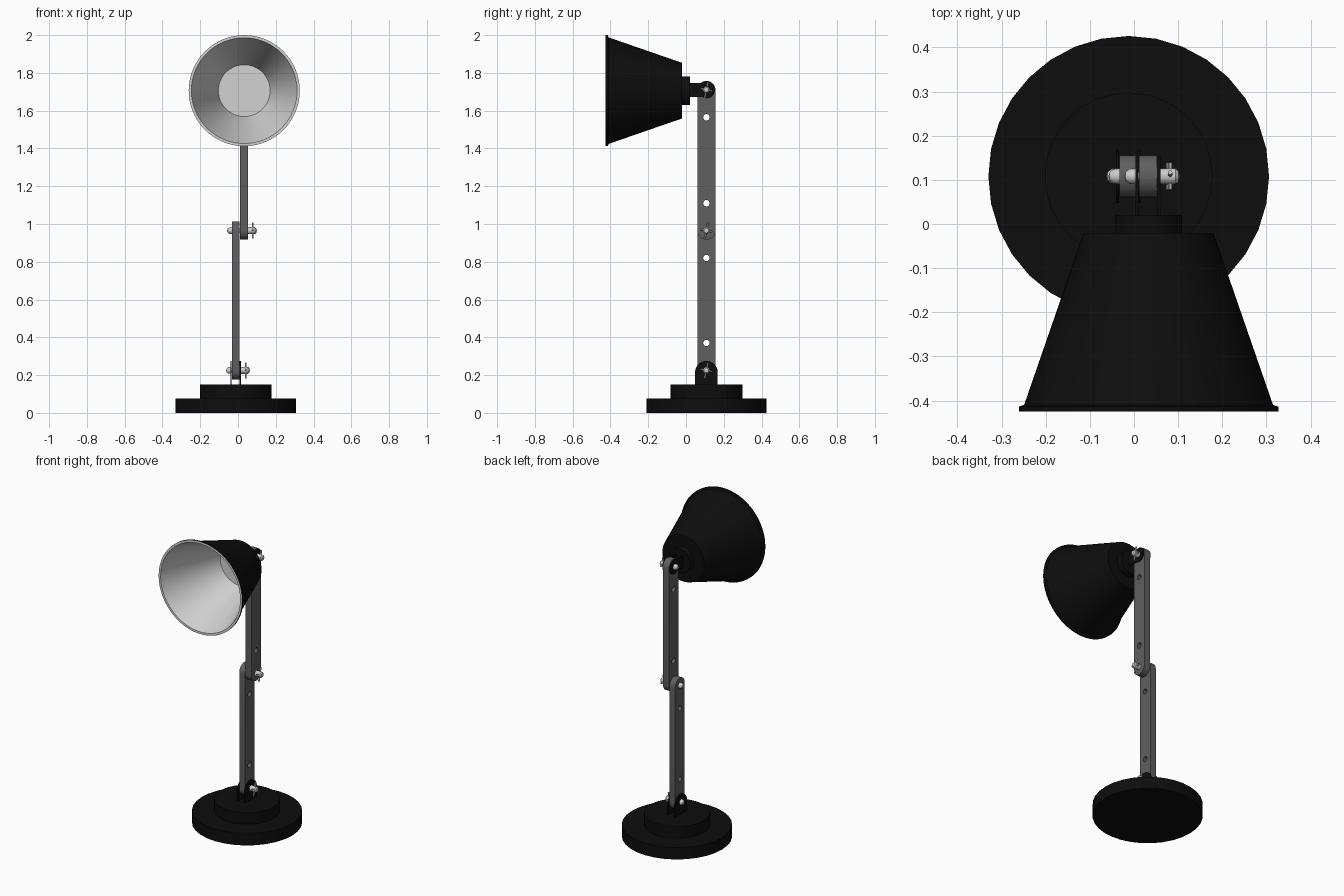
import bpy, bmesh, math
from mathutils import Vector

if "Cube" in bpy.data.objects:
    bpy.data.objects.remove(bpy.data.objects["Cube"])


def material(name, v):
    m = bpy.data.materials.new(name)
    m.diffuse_color = (v, v, v, 1)
    m.use_nodes = True
    m.node_tree.nodes["Principled BSDF"].inputs["Base Color"].default_value = m.diffuse_color
    return m


BLACK = material("matte black", 0.004)
GREY = material("arm grey", 0.115)
STEEL = material("bright steel", 0.6)
WHITE = material("reflector white", 0.65)

CY = 0.108                      # y of the post
LOW, ELBOW, TOP = 0.225, 0.965, 1.71   # joint heights


def finish(bm, name, mats, smooth=True):
    bmesh.ops.remove_doubles(bm, verts=bm.verts, dist=1e-5)
    bmesh.ops.recalc_face_normals(bm, faces=bm.faces)
    me = bpy.data.meshes.new(name)
    bm.to_mesh(me)
    bm.free()
    for m in mats:
        me.materials.append(m)
    ob = bpy.data.objects.new(name, me)
    bpy.context.collection.objects.link(ob)
    if smooth:
        bpy.ops.object.select_all(action='DESELECT')
        ob.select_set(True)
        bpy.context.view_layer.objects.active = ob
        bpy.ops.object.shade_smooth_by_angle(angle=math.radians(35))
    return ob


def lathe(name, profile, axis, centre, mats, n=32, second_from=999, smooth=True):
    """Spin (radius, distance) points about an axis; later segments may use the second material."""
    bm = bmesh.new()
    rings = []
    for r, t in profile:
        ring = []
        for i in range(n):
            a = 2 * math.pi * i / n
            p, q = r * math.cos(a), r * math.sin(a)
            co = {'x': (t, p, q), 'y': (p, t, q), 'z': (p, q, t)}[axis]
            ring.append(bm.verts.new(Vector(co) + Vector(centre)))
        rings.append(ring)
    for k in range(len(rings) - 1):
        for i in range(n):
            j = (i + 1) % n
            f = bm.faces.new((rings[k][i], rings[k][j], rings[k + 1][j], rings[k + 1][i]))
            f.material_index = int(k >= second_from)
    return finish(bm, name, mats, smooth)


def arc(cy, cz, r, a0, a1, n):
    return [(cy + r * math.cos(math.radians(a0 + (a1 - a0) * i / n)),
             cz + r * math.sin(math.radians(a0 + (a1 - a0) * i / n))) for i in range(n + 1)]


def plate(name, outline, x0, x1, mat, holes=()):
    """Flat plate in the y-z plane with round holes, between x0 and x1."""
    cu = bpy.data.curves.new(name, 'CURVE')
    cu.dimensions = '2D'
    cu.fill_mode = 'BOTH'
    cu.extrude = (x1 - x0) / 2
    for pts in [outline] + [arc(CY, z, 0.017, 0, 360, 16)[:-1] for z in holes]:
        s = cu.splines.new('POLY')
        s.points.add(len(pts) - 1)
        for p, (y, z) in zip(s.points, pts):
            p.co = (y, z, 0, 1)
        s.use_cyclic_u = True
    tmp = bpy.data.objects.new("tmp", cu)
    bpy.context.collection.objects.link(tmp)
    bpy.context.view_layer.update()
    me = tmp.to_mesh()
    bm = bmesh.new()
    bm.from_mesh(me)
    tmp.to_mesh_clear()
    bpy.data.objects.remove(tmp)
    for v in bm.verts:
        y, z, x = v.co
        v.co = (x + (x0 + x1) / 2, y, z)
    for f in bm.faces:
        f.material_index = 0
    return finish(bm, name, [mat])


def arm(name, z0, z1, x0, x1):
    out = arc(CY, z1, 0.048, 0, 180, 14) + arc(CY, z0, 0.048, 180, 360, 14)
    plate(name, out, x0, x1, GREY, (z0 + 0.145, z1 - 0.145))


def joint(name, z, x_head, x_nut):
    """Bolt with domed head, domed nut and crossed tommy bars."""
    lathe(name + "_bolt", [(0, x_head - 0.025), (0.010, x_head - 0.022), (0.017, x_head - 0.013),
                           (0.018, x_head), (0.010, x_head), (0.010, x_nut), (0, x_nut)],
          'x', (0, CY, z), [STEEL], 16)
    lathe(name + "_nut", [(0, x_nut), (0.018, x_nut), (0.018, x_nut + 0.036),
                          (0.012, x_nut + 0.043), (0, x_nut + 0.046)],
          'x', (0, CY, z), [STEEL], 20)
    for k, half in enumerate((0.043, 0.031)):
        bar = lathe(f"{name}_bar_{k + 1}", [(0, -half), (0.005, -half), (0.005, half), (0, half)],
                    'z', (0, 0, 0), [STEEL], 10)
        bar.location = (x_nut + 0.024, CY, z)
        bar.rotation_euler = (math.radians(90 * k - 12), 0, 0)


# Stepped round base
lathe("base", [(0, 0), (0.318, 0), (0.318, 0.076), (0.19, 0.076), (0.19, 0.15), (0, 0.15)],
      'z', (-0.012, CY, 0), [BLACK], 32)

# Two overlapping arms
arm("lower_arm", LOW, ELBOW, -0.033, 0.007)
arm("upper_arm", ELBOW, TOP, 0.011, 0.052)

# Thin fork plates on the base and on the shade
base_tab = [(CY - 0.06, 0.145)] + [(CY + 0.06, 0.145)] + arc(CY, 0.215, 0.06, 0, 180, 16)
shade_tab = [(0.015, TOP + 0.037), (0.015, TOP - 0.037), (CY - 0.025, TOP - 0.037)] \
    + arc(CY, TOP, 0.045, -90, 90, 14) + [(CY - 0.025, TOP + 0.037)]
for side, x in (("left", -0.041), ("right", 0.0075)):
    plate("base_fork_" + side, base_tab, x, x + 0.0075, BLACK)
for side, x in (("left", 0.003), ("right", 0.0525)):
    plate("shade_fork_" + side, shade_tab, x, x + 0.0075, BLACK)

# Bolted joints
joint("base_joint", LOW, -0.038, 0.017)
joint("elbow_joint", ELBOW, -0.033, 0.054)
joint("shade_joint", TOP, 0.003, 0.058)

# Shade: collar, black outside, rolled rim, white reflector inside
lathe("shade", [(0, 0.02), (0.076, 0.02), (0.076, -0.02), (0.147, -0.02), (0.282, -0.41),
                (0.294, -0.414), (0.294, -0.425), (0.280, -0.425), (0.274, -0.41),
                (0.137, -0.03), (0, -0.03)],
      'y', (0.033, 0, 1.706), [BLACK, WHITE], 64, second_from=6)
